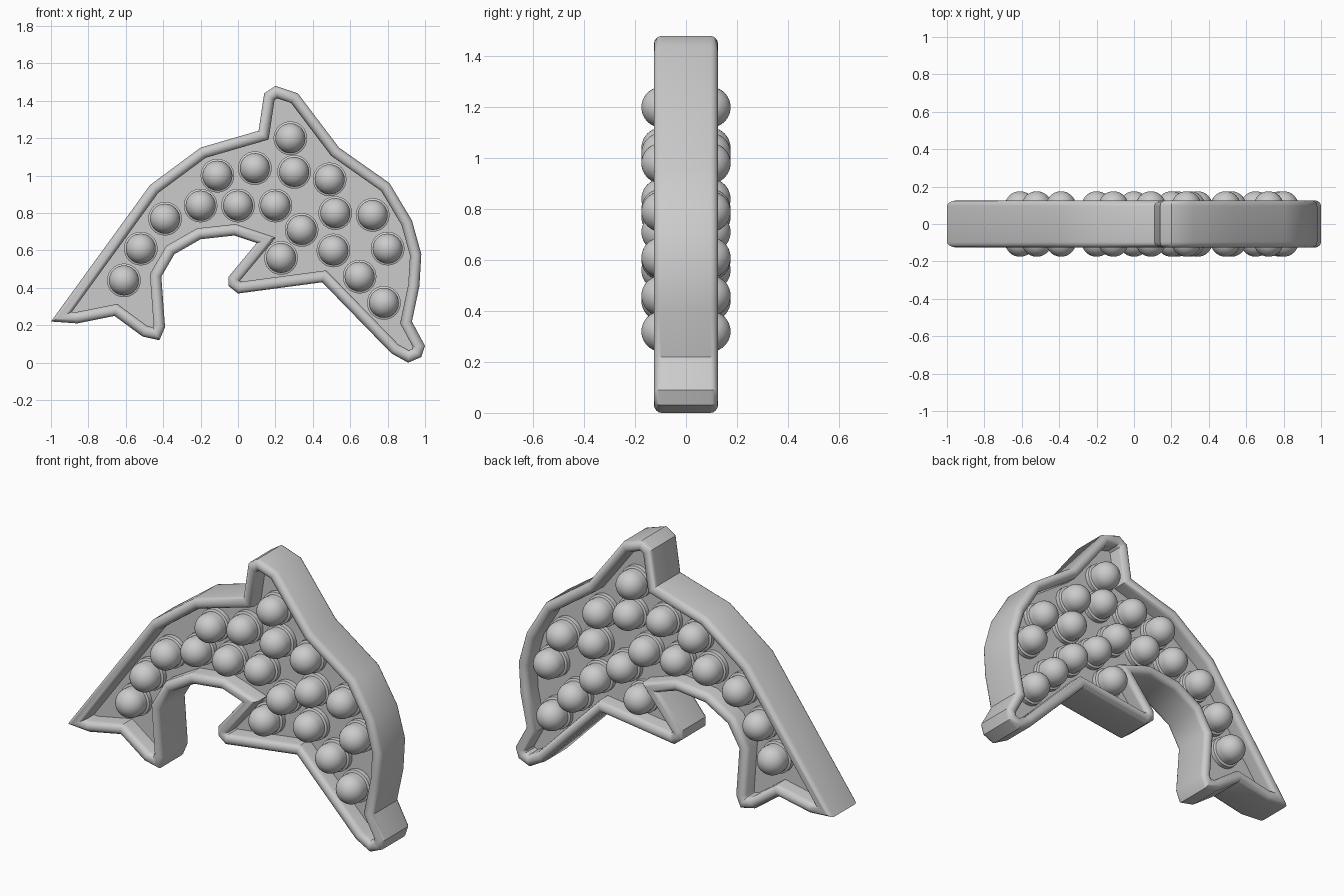
import bpy
import bmesh
import math
from mathutils import Vector

HALF_DEPTH = 0.126   # half thickness of the rim
RIM_WIDTH = 0.06
PANEL_HALF = 0.03    # half thickness of the recessed panel

# Clockwise (x, z) outline: tail, back, top fin, head, nose, belly, flipper, arch, tail
OUTLINE = [
    (-1, .22), (-.47, .95), (-.2, 1.15), (.11, 1.24), (.14, 1.44), (.2, 1.48),
    (.32, 1.44), (.54, 1.15), (.81, .96), (.93, .76), (.98, .58), (.97, .41),
    (.93, .22), (1, .09), (.98, .03), (.91, 0), (.82, .05), (.45, .43),
    (0, .37), (-.05, .41), (-.05, .46), (.1, .64), (-.02, .68), (-.2, .66),
    (-.34, .58), (-.41, .46), (-.39, .19), (-.42, .12), (-.51, .14),
    (-.66, .25), (-.86, .21),
]

# Centres (x, z) of the bubbles
BUBBLES = [
    (-.61, .44), (-.52, .61), (-.39, .77), (-.2, .84), (0, .84), (.2, .84),
    (-.11, 1), (.09, 1.04), (.28, 1.2), (.3, 1.02), (.49, .98), (.52, .8),
    (.34, .71), (.23, .56), (.51, .6), (.72, .79), (.8, .61), (.65, .46),
    (.78, .32),
]


def inset(points, distance):
    """Move a clockwise outline inward with mitred corners."""
    pts = [Vector(p) for p in points]
    result = []
    for i, point in enumerate(pts):
        before = (point - pts[i - 1]).normalized()
        after = (pts[(i + 1) % len(pts)] - point).normalized()
        n1 = Vector((before.y, -before.x))
        n2 = Vector((after.y, -after.x))
        result.append(point + (n1 + n2) * distance / (1 + n1.dot(n2)))
    return result


def finish(name, bm, material):
    """Turn a bmesh into a shaded object."""
    bmesh.ops.recalc_face_normals(bm, faces=bm.faces[:])
    mesh = bpy.data.meshes.new(name)
    bm.to_mesh(mesh)
    bm.free()
    mesh.materials.append(material)
    obj = bpy.data.objects.new(name, mesh)
    bpy.context.collection.objects.link(obj)
    bpy.ops.object.select_all(action='DESELECT')
    obj.select_set(True)
    bpy.context.view_layer.objects.active = obj
    bpy.ops.object.shade_smooth_by_angle(angle=math.radians(35))
    return obj


def bridge(bm, ring_a, ring_b):
    count = len(ring_a)
    for i in range(count):
        j = (i + 1) % count
        bm.faces.new((ring_a[i], ring_a[j], ring_b[j], ring_b[i]))


def make_rim(material):
    """Sweep a rounded bar section around the outline."""
    radius = RIM_WIDTH / 2
    steps = 8
    section = []
    for side in (1, -1):
        for k in range(steps + 1):
            angle = math.pi * k / steps
            across = radius - side * radius * math.cos(angle)
            depth = side * (HALF_DEPTH - radius + radius * math.sin(angle))
            section.append((across, depth))
    bm = bmesh.new()
    rings = []
    for across, depth in section:
        rings.append([bm.verts.new((p.x, depth, p.y))
                      for p in inset(OUTLINE, across)])
    for i, ring in enumerate(rings):
        bridge(bm, rings[i - 1], ring)
    return finish("rim", bm, material)


def make_panel(material):
    """Thin plate whose edge is buried in the rim."""
    bm = bmesh.new()
    edge = inset(OUTLINE, RIM_WIDTH / 2)
    front, back = [[bm.verts.new((p.x, y, p.y)) for p in edge]
                   for y in (-PANEL_HALF, PANEL_HALF)]
    bm.faces.new(front)
    bm.faces.new(back)
    bridge(bm, front, back)
    return finish("panel", bm, material)


def make_bubble_mesh_object(name, side, centre, material):
    """Lathe a dome standing on a slightly wider collar."""
    radius, middle, sides, steps = 0.08, 0.095, 32, 10
    profile = [(0.09, PANEL_HALF - 0.01), (0.09, 0.055), (0.078, 0.06)]
    for k in range(steps):
        angle = math.pi / 2 * k / steps
        profile.append((radius * math.cos(angle),
                        middle + radius * math.sin(angle)))
    bm = bmesh.new()
    rings = []
    for r, y in profile:
        rings.append([bm.verts.new((r * math.cos(math.tau * i / sides), side * y,
                                    r * math.sin(math.tau * i / sides)))
                      for i in range(sides)])
    for lower, upper in zip(rings, rings[1:]):
        bridge(bm, lower, upper)
    tip = bm.verts.new((0, side * (middle + radius), 0))
    for i in range(sides):
        bm.faces.new((rings[-1][i], rings[-1][(i + 1) % sides], tip))
    bm.faces.new(rings[0])
    obj = finish(name, bm, material)
    obj.location = (centre[0], 0, centre[1])
    return obj


cube = bpy.data.objects.get("Cube")
if cube:
    bpy.data.objects.remove(cube, do_unlink=True)

grey = bpy.data.materials.new("light_grey")
grey.use_nodes = True
colour = (0.6, 0.6, 0.6, 1)
grey.diffuse_color = colour
grey.node_tree.nodes["Principled BSDF"].inputs["Base Color"].default_value = colour

make_rim(grey)
make_panel(grey)

# One bubble on each side at every centre
for side, label in ((-1, "front"), (1, "back")):
    for number, centre in enumerate(BUBBLES, start=1):
        make_bubble_mesh_object(f"{label}_bubble_{number}", side, centre, grey)
